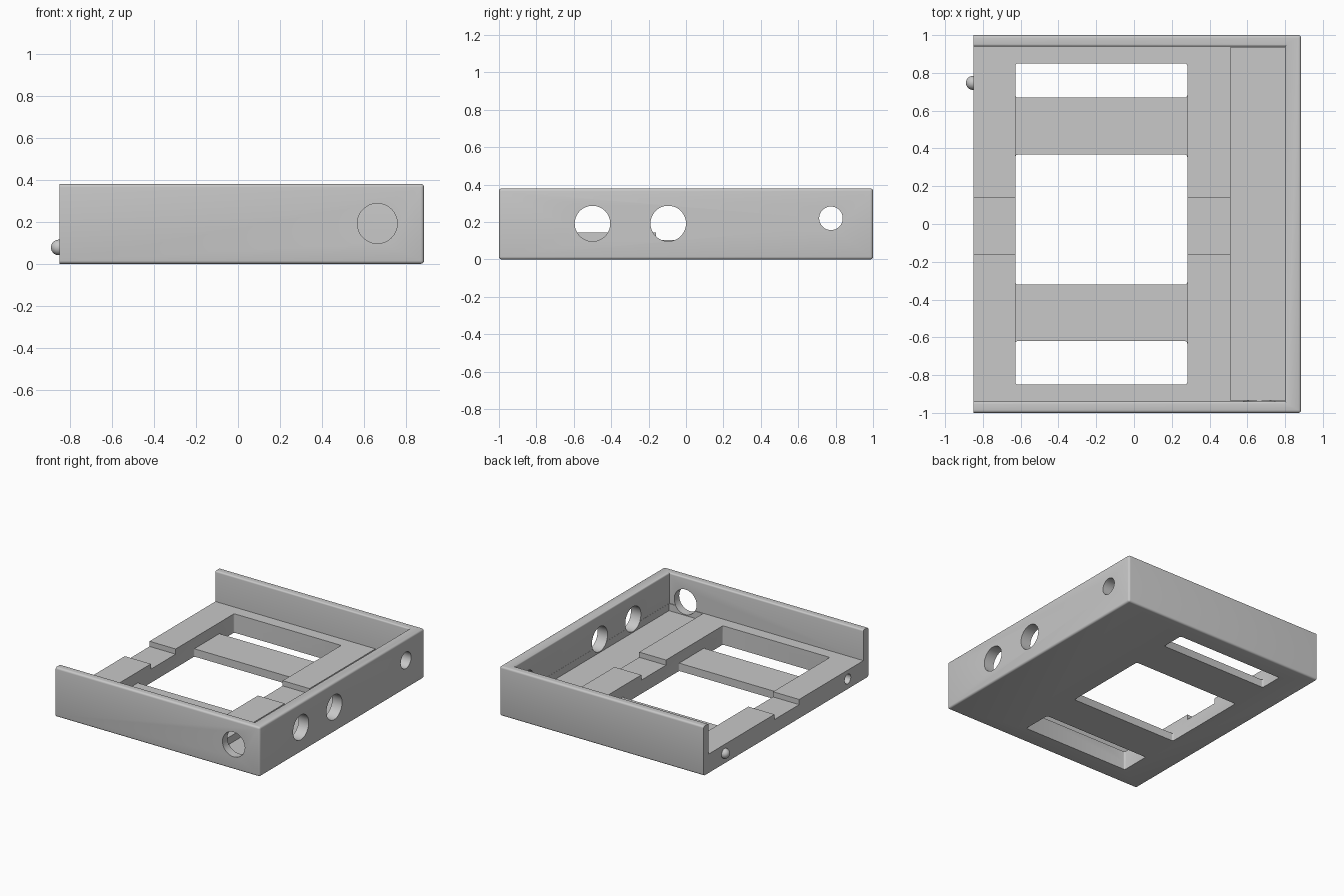
import bpy, bmesh
from math import pi
from mathutils import Matrix, Vector

if "Cube" in bpy.data.objects:
    bpy.data.objects.remove(bpy.data.objects["Cube"])

grey = bpy.data.materials.new("plain_grey")
grey.use_nodes = True
grey.diffuse_color = (0.58, 0.58, 0.58, 1)
grey.node_tree.nodes["Principled BSDF"].inputs["Base Color"].default_value = (0.58, 0.58, 0.58, 1)


def add_object(name, bm):
    mesh = bpy.data.meshes.new(name)
    bm.to_mesh(mesh)
    bm.free()
    mesh.materials.append(grey)
    obj = bpy.data.objects.new(name, mesh)
    bpy.context.collection.objects.link(obj)
    return obj


def box(name, x, y, z, radius=0, upright_only=False):
    """Box from (min, max) pairs, with optionally rounded edges."""
    bm = bmesh.new()
    bmesh.ops.create_cube(bm, size=1)
    for v in bm.verts:
        v.co = Vector([lo if c < 0 else hi for c, (lo, hi) in zip(v.co, (x, y, z))])
    if radius:
        edges = [e for e in bm.edges if not upright_only
                 or abs(e.verts[0].co.z - e.verts[1].co.z) > 0.01]
        bmesh.ops.bevel(bm, geom=edges, offset=radius, segments=4, profile=0.5,
                        affect='EDGES')
    return add_object(name, bm)


def rod(name, centre, radius, length, axis):
    bm = bmesh.new()
    turn = Matrix.Rotation(pi / 2, 4, 'Y' if axis == 'X' else 'X')
    bmesh.ops.create_cone(bm, cap_ends=True, segments=48, radius1=radius, radius2=radius,
                          depth=length, matrix=Matrix.Translation(centre) @ turn)
    return add_object(name, bm)


def cut(target, cutter):
    cutter.hide_render = True
    mod = target.modifiers.new("cut", 'BOOLEAN')
    mod.operation = 'DIFFERENCE'
    mod.solver = 'EXACT'
    mod.object = cutter
    bpy.context.view_layer.objects.active = target
    bpy.ops.object.modifier_apply(modifier=mod.name)
    bpy.data.objects.remove(cutter)


def round_inner_rim(obj, radius):
    """Round the inner top edges of the three walls."""
    bm = bmesh.new()
    bm.from_mesh(obj.data)
    rim = [e for e in bm.edges
           if all(v.co.z > 0.37 and abs(v.co.y) < 0.95 for v in e.verts)]
    bmesh.ops.bevel(bm, geom=rim, offset=radius, segments=4, profile=0.5, affect='EDGES')
    bm.to_mesh(obj.data)
    bm.free()


def smooth(obj):
    bpy.ops.object.select_all(action='DESELECT')
    obj.select_set(True)
    bpy.context.view_layer.objects.active = obj
    bpy.ops.object.shade_smooth_by_angle(angle=0.6)


# Tray body, rounded outside and cut square at the open end
tray = box("tray", (-1.1, 0.885), (-1, 1), (0, 0.38), 0.015)
cut(tray, box("end_cutter", (-1.3, -0.85), (-1.2, 1.2), (-0.2, 0.6)))

# Space over the raised deck, then the deeper channel beside it
cut(tray, box("deck_cutter", (-1, 0.8), (-0.94, 0.94), (0.145, 0.6)))
round_inner_rim(tray, 0.012)
cut(tray, box("channel_cutter", (0.51, 0.799), (-0.935, 0.935), (0.09, 0.3)))

# Shallow groove across the deck
cut(tray, box("groove_cutter", (-1, 0.6), (-0.16, 0.14), (0.105, 0.3)))

# Window through the deck, crossed by two thin bars
window = (-0.628, 0.282)
cut(tray, box("window_cutter", window, (-0.85, 0.85), (0.06, 0.3), 0.012, True))
for span in ((-0.85, -0.62), (-0.32, 0.367), (0.67, 0.85)):
    cut(tray, box("slot_cutter", window, span, (-0.2, 0.2), 0.012, True))

# Round ports in the side wall and front wall
for y, z, r in ((-0.5, 0.192, 0.095), (-0.095, 0.192, 0.095), (0.775, 0.22, 0.063)):
    cut(tray, rod("port_cutter", (0.86, y, z), r, 0.2, 'X'))
cut(tray, rod("front_port_cutter", (0.663, -0.98, 0.192), 0.095, 0.2, 'Y'))

# Socket in the open end
cut(tray, rod("socket_cutter", (-0.85, -0.75, 0.077), 0.037, 0.1, 'X'))
smooth(tray)

# Locating peg on the open end
bm = bmesh.new()
bmesh.ops.create_uvsphere(bm, u_segments=32, v_segments=16, radius=0.037,
                          matrix=Matrix.Translation((-0.853, 0.747, 0.078)))
smooth(add_object("locating_peg", bm))
